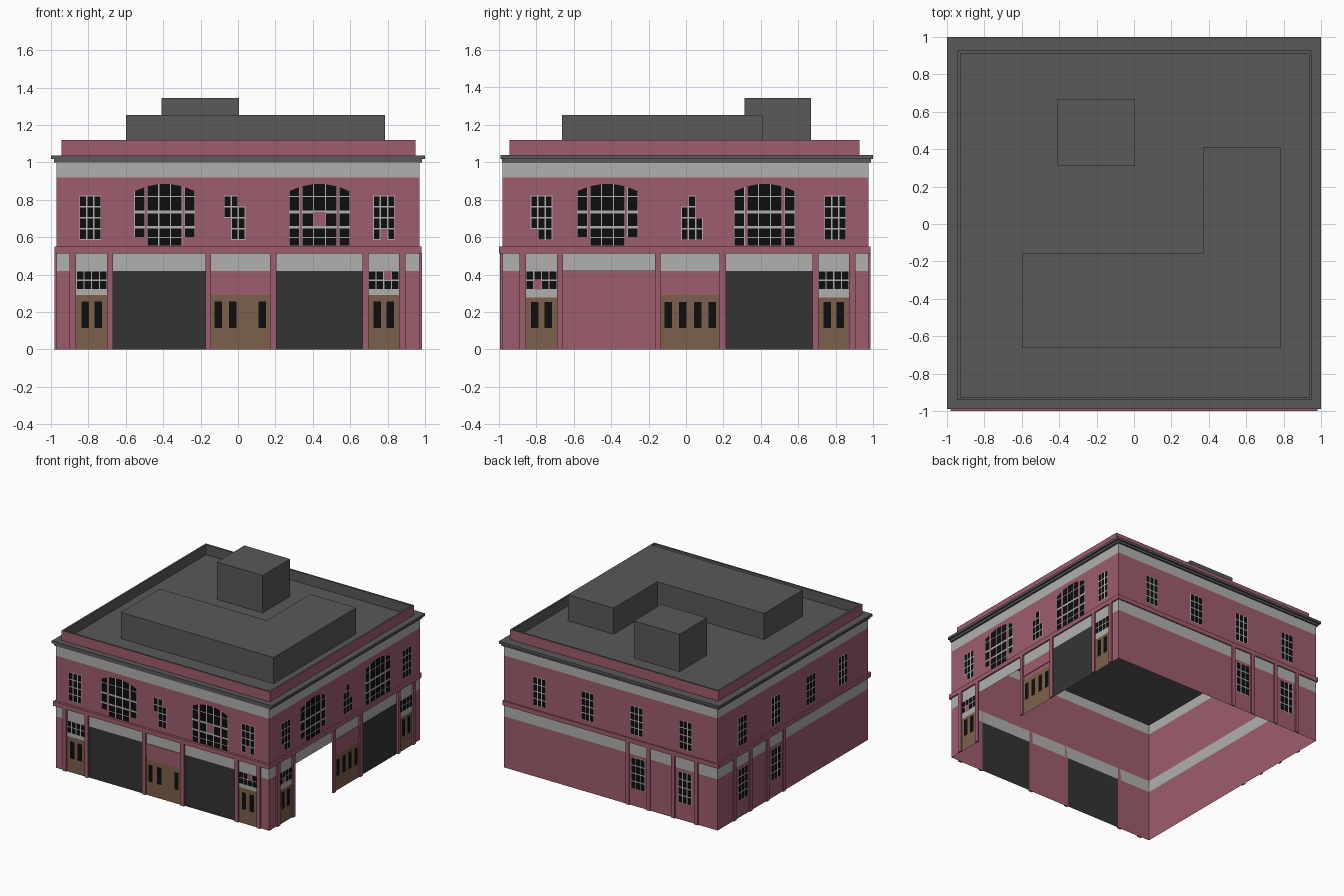
import bpy, bmesh

if "Cube" in bpy.data.objects:
    bpy.data.objects.remove(bpy.data.objects["Cube"])

# One material per flat colour
COLOURS = {
    "brick_pink": (0.345, 0.110, 0.153), "stone_grey": (0.434, 0.434, 0.430),
    "roof_grey": (0.100, 0.100, 0.100), "gate_charcoal": (0.034, 0.034, 0.034),
    "door_brown": (0.200, 0.118, 0.070), "glass_black": (0.004, 0.004, 0.004)}
MATS = {}
for key, c in COLOURS.items():
    MATS[key] = bpy.data.materials.new(key)
    MATS[key].diffuse_color = (*c, 1)
PINK, GREY, ROOF, GATE, BROWN, BLACK = COLOURS

parts = {}   # part name -> list of (points, colour)

# Facade coordinates: u along the wall, z up, d outwards from the wall plane
SIDES = {"front": lambda u, z, d: (u, -0.98 - d, z), "right": lambda u, z, d: (0.97 + d, u, z),
         "back": lambda u, z, d: (u, 0.975 + d, z), "left": lambda u, z, d: (-0.97 - d, u, z)}
ENDS = {"front": (-0.97, 0.97), "back": (-0.97, 0.97), "right": (-0.98, 0.975), "left": (-0.98, 0.975)}


def face(name, pts, col):
    parts.setdefault(name, []).append((pts, col))


def quad(part, side, u0, u1, z0, z1, d, col, z1b=None):
    """Flat facade panel; z1b gives a different top height at u1."""
    f = SIDES[side]
    pts = [f(u0, z0, d), f(u1, z0, d), f(u1, z1 if z1b is None else z1b, d), f(u0, z1, d)]
    if side in ("back", "left"):
        pts.reverse()
    face(f"{side}_{part}", pts, col)


def prism(name, poly, z0, z1, col, top=None):
    """Upright solid from a counter-clockwise outline."""
    n = len(poly)
    face(name, [(x, y, z1) for x, y in poly], top or col)
    face(name, [(x, y, z0) for x, y in reversed(poly)], col)
    for i in range(n):
        (a, b), (c, e) = poly[i], poly[(i + 1) % n]
        face(name, [(a, b, z0), (c, e, z0), (c, e, z1), (a, b, z1)], col)


def rect(x0, x1, y0, y1):
    x0, x1 = sorted((x0, x1))
    y0, y1 = sorted((y0, y1))
    return [(x0, y0), (x1, y0), (x1, y1), (x0, y1)]


def fbox(part, side, u0, u1, z0, z1, d, col):
    a, b = SIDES[side](u0, z0, 0), SIDES[side](u1, z1, d)
    prism(f"{side}_{part}", rect(a[0], b[0], a[1], b[1]), z0, z1, col)


def grid_window(part, side, u0, u1, z0, z1, rows, cols, mask=None, bar=0.003):
    """Grey cells with black panes; mask rows run top to bottom, 0 = bricked up."""
    w, h = (u1 - u0) / cols, (z1 - z0) / rows
    for r in range(rows):
        for c in range(cols):
            if mask and mask[r][c] == "0":
                continue
            a, b = u0 + c * w, z1 - (r + 1) * h
            quad(part, side, a, a + w, b, b + h, 0.003, GREY)
            quad(part, side, a + bar, a + w - bar, b + bar, b + h - bar, 0.005, BLACK)


def arch_window(side, mid, full=False, hole=False):
    """Five columns under a shallow arch, with brick mullions by the outer columns."""
    arc = lambda u: 0.885 - 0.04 * (u / 0.163) ** 2
    rows = [(0.555, 0.595), (0.6, 0.647), (0.66, 0.727), (0.742, 0.815), (0.82, None)]
    cols = [(-0.163, -0.106), (-0.094, -0.032), (-0.032, 0.032), (0.032, 0.094), (0.106, 0.163)]
    for i, (a, b) in enumerate(cols):
        first = 1 if i in (0, 4) and not full else 0
        edges = [rows[first][0], 0.66, 0.735, None]
        for k in range(3):   # grey backing
            if hole and i == 2 and k == 1:
                continue
            t0, t1 = (edges[k + 1],) * 2 if edges[k + 1] else (arc(a), arc(b))
            quad("arched_windows", side, mid + a, mid + b, edges[k], t0, 0.003, GREY, t1)
        for k, (z0, z1) in enumerate(rows[first:], first):
            if hole and i == 2 and k == 2:
                continue
            p, q = a + 0.003, b - 0.003
            t0, t1 = (z1, z1) if z1 else (arc(p), arc(q))
            quad("arched_windows", side, mid + p, mid + q, z0, t0, 0.005, BLACK, t1)


def door(side, u0, u1, top, panes):
    quad("doors", side, u0, u1, 0, top, 0.003, BROWN)
    n = len(panes)
    w = (u1 - u0) / n
    for i, p in enumerate(panes):
        if p == "1":
            m = u0 + w * (i + 0.5) + (0.012 * (0.5 - i) if n == 2 else 0)
            quad("doors", side, m - 0.02, m + 0.02, 0.115, 0.255, 0.005, BLACK)


# Walls: stacked bands of brick and stone, with gate bays left out of the brick
def wall(side, gaps):
    a, b = ENDS[side]
    u = a
    for g0, g1 in gaps + [(b, b)]:
        quad("wall", side, u, g0, 0, 0.42, 0, PINK)
        u = g1
    for z0, z1, col in ((0.42, 0.515, GREY), (0.515, 0.92, PINK), (0.92, 1.0, GREY)):
        quad("wall", side, a, b, z0, z1, 0, col)


# Front and right share the same bay rhythm, slightly shifted
SMALL = {"front": [(-0.79, None), (-0.018, ["110", "111", "011", "011"]),
                   (0.78, ["111", "111", "111", "101"])],
         "right": [(-0.772, ["111", "111", "111", "011"]), (0.032, ["010", "110", "111", "111"]),
                   (0.798, None)]}
PILASTERS = [(-0.90, -0.865), (-0.70, -0.667), (-0.175, -0.145), (0.17, 0.205),
             (0.665, 0.697), (0.862, 0.895)]
for side, s in (("front", 0.0), ("right", 0.01)):
    p = [(a + s, b + s) for a, b in PILASTERS]
    gates = [(p[1][1], p[2][0]), (p[3][1], p[4][0])]
    wall(side, gates)
    for i, (a, b) in enumerate(gates):
        if side == "front" or i == 1:      # first right-hand bay stays open
            quad("gate", side, a, b, 0, 0.42, 0, GATE)
    for a, b in p:
        fbox("pilasters", side, a, b, 0, 0.515, 0.014, PINK)
    for a, b, mask in ((p[0][1], p[1][0], None if side == "front" else ["1111", "1011"]),
                       (p[4][1], p[5][0], ["1101", "1111"] if side == "front" else None)):
        door(side, a, b, 0.29 if side == "front" else 0.277, "11")
        quad("door_lintels", side, a, b, 0.277, 0.32, 0.002, GREY)
        grid_window("transom_windows", side, a, b, 0.32, 0.42, 2, 4, mask)
    a, b = p[2][1], p[3][0]
    door(side, a, b, 0.29, "1101" if side == "front" else "1111")
    fbox("centre_panel", side, a, b, 0.327, 0.42, 0.005, PINK)
    for m, mask in SMALL[side]:
        grid_window("small_windows", side, m - 0.058, m + 0.058, 0.585, 0.822, 4, 3, mask, 0.004)
arch_window("front", -0.392)
arch_window("front", 0.435, full=True, hole=True)
arch_window("right", -0.42)
arch_window("right", 0.42, full=True)

# Back and left: plain walls, four upper windows, two lower windows between pilasters
PLAIN = {"back": ([0.645, 0.21, -0.235, -0.68], [-0.25, -0.675], [-0.155, -0.345, -0.57, -0.78]),
         "left": ([0.66, 0.225, -0.225, -0.645], [0.655, 0.225], [0.76, 0.55, 0.33, 0.12])}
for side, (upper, lower, pil) in PLAIN.items():
    wall(side, [])
    for m in upper:
        grid_window("small_windows", side, m - 0.058, m + 0.058, 0.585, 0.822, 4, 3, None, 0.004)
    for m in lower:
        grid_window("lower_windows", side, m - 0.062, m + 0.062, 0.14, 0.40, 4, 3, None, 0.004)
    for m in pil:
        fbox("pilasters", side, m - 0.016, m + 0.016, 0, 0.515, 0.01, PINK)

# Belt course around the building
for side, a, b, d in (("front", -0.98, 0.98, 0.02), ("back", -0.98, 0.98, 0.01),
                      ("right", -0.98, 0.975, 0.012), ("left", -0.98, 0.975, 0.012)):
    fbox("belt_course", side, a, b, 0.513, 0.55, d, PINK)

# Stepped cornice, which also closes the roof
prism("cornice_lower", rect(-0.985, 0.985, -0.982, 0.988), 1.0, 1.018, ROOF)
prism("cornice_upper", rect(-1.0, 1.0, -0.99, 1.0), 1.018, 1.038, ROOF)

# Parapet ring: brick outside, grey top and inside
outer = rect(-0.943, 0.95, -0.942, 0.927)
inner = rect(-0.928, 0.935, -0.927, 0.912)
for i in range(4):
    j = (i + 1) % 4
    o0, o1, i0, i1 = outer[i], outer[j], inner[i], inner[j]
    face("parapet", [(*o0, 1.038), (*o1, 1.038), (*o1, 1.12), (*o0, 1.12)], PINK)
    face("parapet", [(*i1, 1.038), (*i0, 1.038), (*i0, 1.12), (*i1, 1.12)], ROOF)
    face("parapet", [(*o0, 1.12), (*o1, 1.12), (*i1, 1.12), (*i0, 1.12)], ROOF)

# Rooftop blocks
prism("rooftop_l_block", [(-0.6, -0.663), (0.787, -0.663), (0.787, 0.41), (0.37, 0.41),
                          (0.37, -0.157), (-0.6, -0.157)], 1.038, 1.253, ROOF)
prism("rooftop_hut", rect(-0.41, 0.005, 0.313, 0.668), 1.038, 1.345, ROOF)

# Turn every part into an object
for name, faces in parts.items():
    used = list(dict.fromkeys(c for _, c in faces))
    bm = bmesh.new()
    for pts, col in faces:
        bm.faces.new([bm.verts.new(q) for q in pts]).material_index = used.index(col)
    bmesh.ops.remove_doubles(bm, verts=bm.verts, dist=0.0001)
    me = bpy.data.meshes.new(name)
    bm.to_mesh(me)
    bm.free()
    for c in used:
        me.materials.append(MATS[c])
    bpy.context.collection.objects.link(bpy.data.objects.new(name, me))

for m in bpy.data.materials:
    if m.users and not m.is_grease_pencil:
        m.use_nodes = True
        m.node_tree.nodes["Principled BSDF"].inputs["Base Color"].default_value = m.diffuse_color
